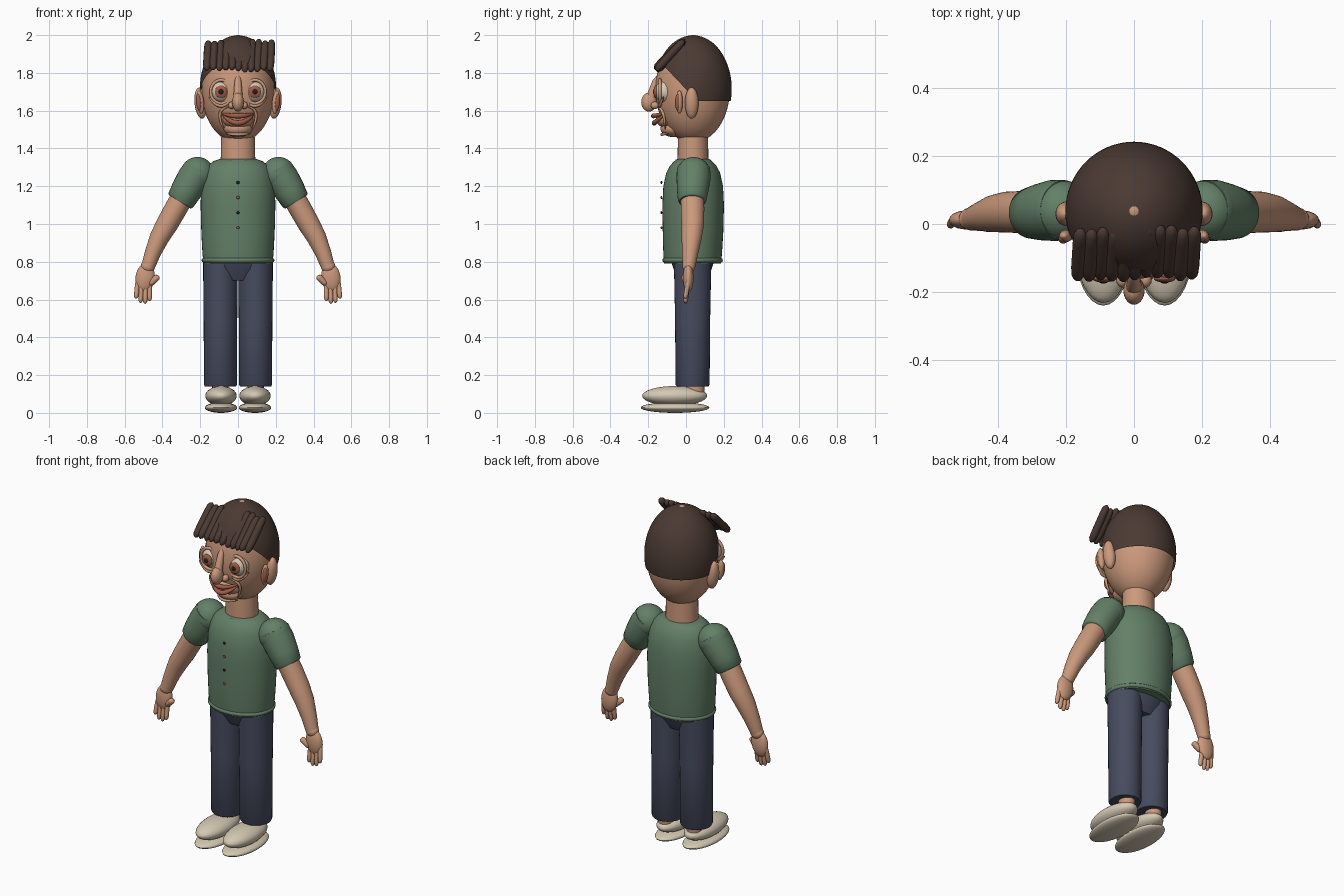
import bpy, bmesh, math, random
from mathutils import Vector, Matrix

if "Cube" in bpy.data.objects:
    bpy.data.objects.remove(bpy.data.objects["Cube"])

random.seed(4)


def material(name, rgb):
    m = bpy.data.materials.new(name)
    m.diffuse_color = (*rgb, 1)
    m.use_nodes = True
    m.node_tree.nodes["Principled BSDF"].inputs["Base Color"].default_value = m.diffuse_color
    return m


SKIN = material("skin", (0.60, 0.32, 0.20))
HAIR = material("dark brown hair", (0.070, 0.042, 0.033))
SHIRT = material("green cloth", (0.125, 0.215, 0.135))
DENIM = material("navy cloth", (0.062, 0.072, 0.115))
CREAM = material("cream", (0.66, 0.58, 0.45))
ROSE = material("reddish brown", (0.36, 0.11, 0.065))
DARK = material("near black", (0.02, 0.014, 0.012))


def finish(bm, name, mat, angle=50):
    bmesh.ops.recalc_face_normals(bm, faces=bm.faces)
    me = bpy.data.meshes.new(name)
    bm.to_mesh(me)
    bm.free()
    me.materials.append(mat)
    ob = bpy.data.objects.new(name, me)
    bpy.context.collection.objects.link(ob)
    bpy.ops.object.select_all(action='DESELECT')
    ob.select_set(True)
    bpy.context.view_layer.objects.active = ob
    bpy.ops.object.shade_smooth_by_angle(angle=math.radians(angle))
    return ob


def ball(name, loc, size, mat, tilt=0, axis='X', seg=32):
    """Ellipsoid with half sizes, optionally tilted."""
    bm = bmesh.new()
    m = Matrix.Translation(loc) @ Matrix.Rotation(math.radians(tilt), 4, axis) @ Matrix.Diagonal((*size, 1))
    bmesh.ops.create_uvsphere(bm, u_segments=seg, v_segments=seg // 2, radius=1, matrix=m)
    return finish(bm, name, mat)


def loft(name, rings, mat, seg=32):
    """Capped tube through (x, y, z, half width, half depth) rings."""
    bm = bmesh.new()
    pts = [Vector(r[:3]) for r in rings]
    loops = []
    for i, r in enumerate(rings):
        t = (pts[min(i + 1, len(pts) - 1)] - pts[max(i - 1, 0)]).normalized()
        u = Vector((t.z, 0, -t.x)).normalized()
        v = t.cross(u)
        loops.append([bm.verts.new(pts[i] + u * r[3] * math.cos(a) + v * r[4] * math.sin(a))
                      for a in (2 * math.pi * k / seg for k in range(seg))])
    for a, b in zip(loops, loops[1:]):
        for k in range(seg):
            bm.faces.new((a[k], a[(k + 1) % seg], b[(k + 1) % seg], b[k]))
    bm.faces.new(loops[0])
    bm.faces.new(loops[-1])
    return finish(bm, name, mat)


def sausage(name, a, b, r, mat, seg=12):
    """Round-ended rod from a to b."""
    a, b = Vector(a), Vector(b)
    steps = [(0, .15), (.03, .6), (.1, .92), (.25, 1), (.75, 1), (.9, .9), (.97, .55), (1, .15)]
    return loft(name, [(*a.lerp(b, t), r * k, r * k) for t, k in steps], mat, seg)


def bead(name, pts, r, mat, seg=10):
    """Thin tapered strip along a smooth three-point arc."""
    a, b, c = (Vector(p) for p in pts)
    rings = []
    for i in range(13):
        t = i / 12
        p = a * (1 - t) * (1 - 2 * t) + b * 4 * t * (1 - t) + c * t * (2 * t - 1)
        k = r * (0.25 + 0.75 * math.sin(math.pi * t) ** 0.6)
        rings.append((*p, k, k))
    return loft(name, rings, mat, seg)


def ring(name, loc, size, tube, mat, tilt=90):
    """Torus stretched to half sizes, lying flat when tilt is 0."""
    bpy.ops.mesh.primitive_torus_add(major_segments=40, minor_segments=10, major_radius=1,
                                     minor_radius=tube / max(size))
    ob = bpy.context.object
    ob.name = name
    ob.data.transform(Matrix.Translation(loc) @ Matrix.Rotation(math.radians(tilt), 4, 'X')
                      @ Matrix.Diagonal((size[0], size[1], max(size), 1)))
    ob.data.materials.append(mat)
    bpy.ops.object.shade_smooth_by_angle(angle=math.radians(50))


# Head, neck and chin
ball("head", (0, .035, 1.712), (.193, .197, .282), SKIN, seg=48)
loft("neck", [(0, .037, 1.30, .092, .082), (0, .037, 1.46, .09, .08)], SKIN)
ball("muzzle", (0, -.09, 1.555), (.082, .07, .05), SKIN)
ball("chin", (0, -.065, 1.505), (.075, .07, .045), SKIN)
bead("chin_fold", [(-.065, -.095, 1.478), (0, -.128, 1.474), (.065, -.095, 1.478)], .008, SKIN)

# Hair cap: ellipsoid trimmed at the nape and along a sloping side hairline
bm = bmesh.new()
bmesh.ops.create_uvsphere(bm, u_segments=64, v_segments=40, radius=1,
                          matrix=Matrix.Translation((0, .037, 1.715)) @ Matrix.Diagonal((.202, .205, .284, 1)))
for co, no in (((0, 0, 1.65), (0, 0, -1)), ((0, .06, 1.65), (0, -.19, -.18))):
    bmesh.ops.bisect_plane(bm, geom=bm.verts[:] + bm.edges[:] + bm.faces[:], plane_co=co, plane_no=no, clear_outer=True)
finish(bm, "hair_cap", HAIR)
ball("crown_spot", (0, .038, 1.994), (.018, .018, .007), SKIN, seg=16)

# Fringe strands
for i in range(11):
    x = -.163 + i * .0335
    j = random.uniform(-.008, .008)
    sausage(f"fringe_{i}", (x + .006, -.012 + j, 1.972 + j), (x - .003, -.16 + j, 1.812 - j), .021, HAIR)

# Nose and mouth
loft("nose_bridge", [(0, -.13, 1.80, .008, .008), (0, -.16, 1.755, .018, .018), (0, -.18, 1.69, .023, .023),
                     (0, -.195, 1.64, .026, .026)], SKIN, 16)
ball("nose_tip", (0, -.196, 1.645), (.031, .041, .05), SKIN)
bead("upper_lip", [(-.083, -.115, 1.585), (0, -.172, 1.572), (.083, -.115, 1.585)], .013, ROSE)
bead("lower_lip", [(-.08, -.115, 1.578), (0, -.168, 1.535), (.08, -.115, 1.578)], .014, ROSE)

# Eyes, cheeks, ears, both sides
for s, side in ((-1, "left"), (1, "right")):
    x = s * .09
    ball(f"eye_{side}", (x, -.112, 1.70), (.054, .054, .058), CREAM)
    ball(f"iris_{side}", (x, -.160, 1.70), (.032, .012, .034), ROSE)
    ball(f"pupil_{side}", (x, -.170, 1.70), (.013, .005, .014), DARK, seg=16)
    ring(f"eyelid_{side}", (x, -.138, 1.70), (.055, .062), .009, SKIN)
    bead(f"eye_bag_{side}", [(x - .065, -.13 + s * .012, 1.675), (x, -.14, 1.625), (x + .065, -.13 - s * -.012, 1.675)], .009, SKIN)
    ball(f"nostril_{side}", (s * .034, -.165, 1.628), (.018, .022, .02), SKIN, seg=16)
    bead(f"smile_fold_{side}", [(s * .05, -.15, 1.62), (s * .095, -.122, 1.585), (s * .075, -.11, 1.50)], .008, SKIN)
    ball(f"ear_{side}", (s * .198, .03, 1.64), (.032, .036, .083), SKIN, tilt=s * 6, axis='Y')
    ball(f"ear_rim_{side}", (s * .2, -.035, 1.645), (.02, .018, .062), SKIN, tilt=s * 6, axis='Y', seg=20)
    ball(f"inner_ear_{side}", (s * .208, -.044, 1.645), (.014, .014, .045), ROSE, tilt=s * 6, axis='Y', seg=20)

# Shirt body, hem, collar and buttons
loft("shirt", [(0, .035, .79, .182, .15), (0, .035, .84, .188, .155), (0, .037, .95, .194, .16), (0, .038, 1.1, .198, .163),
               (0, .038, 1.2, .195, .158), (0, .038, 1.27, .18, .143), (0, .038, 1.31, .16, .122),
               (0, .038, 1.333, .13, .1), (0, .038, 1.343, .1, .085)], SHIRT, 48)
ring("hem", (0, .035, .808), (.181, .15), .012, SHIRT, 0)
ring("collar", (0, .037, 1.333), (.096, .086), .01, SHIRT, 0)
for i in range(4):
    ball(f"button_{i}", (0, -.130, 1.22 - i * .08), (.008, .005, .008), ROSE if i % 2 else DARK, seg=12)

# Hips
loft("hips", [(0, .035, .70, .12, .07), (0, .035, .76, .165, .1), (0, .035, .82, .175, .12)], DENIM)

# Limbs, both sides
for s, side in ((-1, "left"), (1, "right")):
    # Sleeve and shoulder
    ball(f"shoulder_{side}", (s * .215, .04, 1.265), (.09, .09, .09), SHIRT)
    loft(f"sleeve_{side}", [(s * .205, .04, 1.29, .082, .088), (s * .235, .04, 1.24, .088, .09),
                            (s * .275, .035, 1.175, .082, .083), (s * .303, .032, 1.125, .075, .075),
                            (s * .308, .032, 1.117, .068, .068)], SHIRT)
    # Bare arm
    loft(f"arm_{side}", [(s * .29, .033, 1.15, .06, .062), (s * .33, .035, 1.08, .06, .062), (s * .375, .035, 1.0, .058, .06),
                         (s * .415, .03, .93, .052, .054), (s * .45, .022, .85, .043, .043),
                         (s * .476, .015, .775, .036, .034)], SKIN)
    ball(f"wrist_{side}", (s * .477, .015, .775), (.038, .034, .035), SKIN)
    # Hand
    ball(f"palm_{side}", (s * .492, .012, .715), (.051, .028, .078), SKIN, tilt=-s * 8, axis='Y')
    for i in range(4):
        fx = .468 + i * .021
        tip = (.592, .578, .582, .605)[i]
        sausage(f"finger_{side}_{i}", (s * fx, .012, .70), (s * (fx + .003 * i), -.004, tip), .0125, SKIN)
    sausage(f"thumb_{side}", (s * .468, .005, .68), (s * .420, -.01, .755 - .03), .017, SKIN)
    # Trouser leg
    c = s * .093
    loft(f"trouser_leg_{side}", [(c, .035, .14, .083, .083), (c, .035, .15, .087, .09), (c, .035, .5, .089, .093),
                                 (c, .035, .70, .091, .097), (c, .035, .81, .091, .1)], DENIM)
    # Ankle and shoe
    loft(f"ankle_{side}", [(c, .05, .08, .04, .045), (c, .05, .16, .045, .05)], SKIN, 20)
    ball(f"shoe_{side}", (s * .09, -.06, .09), (.083, .172, .052), CREAM)
    ball(f"sole_{side}", (s * .09, -.058, .028), (.086, .182, .028), CREAM)
